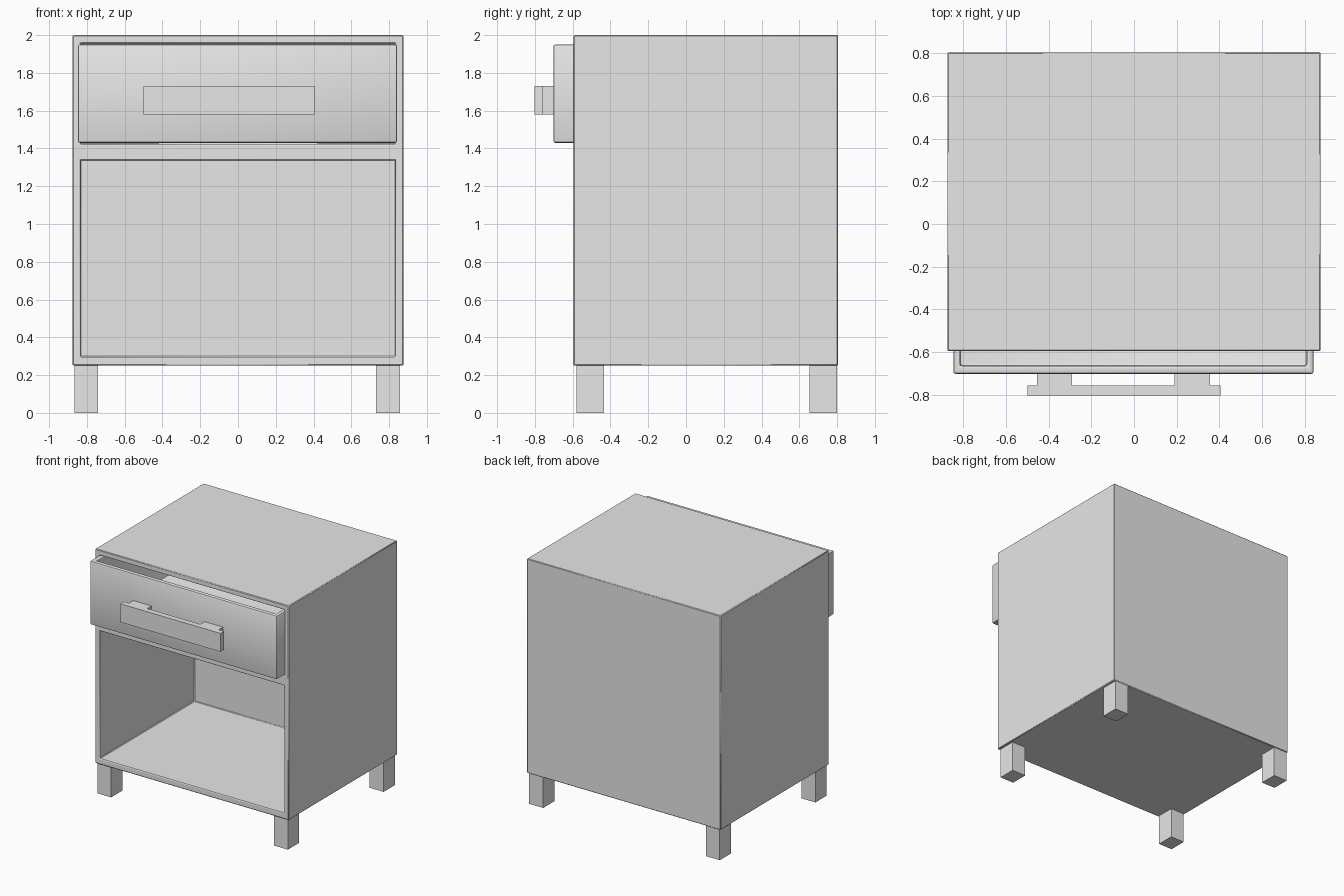
import bpy
import bmesh
import math

cube = bpy.data.objects.get("Cube")
if cube:
    bpy.data.objects.remove(cube, do_unlink=True)

grey = bpy.data.materials.new("light_grey")
grey.use_nodes = True
COLOR = (0.8, 0.8, 0.8, 1)
grey.diffuse_color = COLOR
grey.node_tree.nodes["Principled BSDF"].inputs["Base Color"].default_value = COLOR


def box(name, x, y, z):
    """Box spanning the (low, high) pairs x, y and z."""
    bm = bmesh.new()
    bmesh.ops.create_cube(bm, size=1)
    for v in bm.verts:
        v.co = [lo + (hi - lo) * (c + 0.5) for c, (lo, hi) in zip(v.co, (x, y, z))]
    mesh = bpy.data.meshes.new(name)
    bm.to_mesh(mesh)
    bm.free()
    mesh.materials.append(grey)
    obj = bpy.data.objects.new(name, mesh)
    bpy.context.collection.objects.link(obj)
    return obj


def finish(obj, cutters, bevel, segments):
    """Hollow the box with the cutters, soften its edges and bake the result."""
    for cutter in cutters:
        cutter.hide_render = True
        mod = obj.modifiers.new("hollow", "BOOLEAN")
        mod.operation = "DIFFERENCE"
        mod.solver = "EXACT"
        mod.object = cutter
    mod = obj.modifiers.new("soft_edges", "BEVEL")
    mod.width = bevel
    mod.segments = segments
    mod.limit_method = "ANGLE"
    graph = bpy.context.evaluated_depsgraph_get()
    baked = bpy.data.meshes.new_from_object(obj.evaluated_get(graph))
    obj.modifiers.clear()
    obj.data = baked
    for cutter in cutters:
        bpy.data.objects.remove(cutter, do_unlink=True)
    bpy.ops.object.select_all(action="DESELECT")
    obj.select_set(True)
    bpy.context.view_layer.objects.active = obj
    bpy.ops.object.shade_smooth_by_angle(angle=math.radians(40))


# Cabinet with a drawer bay above an open shelf
INSIDE_X = (-0.835, 0.835)
INSIDE_Y = (-0.8, 0.63)
cabinet = box("cabinet", (-0.875, 0.875), (-0.595, 0.805), (0.25, 2.0))
finish(cabinet, [
    box("shelf_cutter", INSIDE_X, INSIDE_Y, (0.297, 1.34)),
    box("drawer_bay_cutter", INSIDE_X, INSIDE_Y, (1.42, 1.958)),
], 0.005, 1)

# Slightly open drawer, hollow from the top
drawer = box("drawer", (-0.847, 0.842), (-0.702, 0.55), (1.43, 1.95))
finish(drawer, [
    box("drawer_cutter", (-0.815, 0.81), (-0.665, 0.51), (1.47, 2.1)),
], 0.01, 2)

# Handle bar on two mounts
HANDLE_Z = (1.58, 1.73)
box("handle_bar", (-0.5, 0.405), (-0.803, -0.757), HANDLE_Z)
for side, x in (("right", (-0.455, -0.29)), ("left", (0.19, 0.355))):
    box(f"handle_mount_{side}", x, (-0.757, -0.70), HANDLE_Z)

# Four square legs
for side, x in (("right", (-0.865, -0.74)), ("left", (0.73, 0.857))):
    for end, y in (("front", (-0.58, -0.435)), ("back", (0.655, 0.8))):
        box(f"{end}_{side}_leg", x, y, (0, 0.252))
